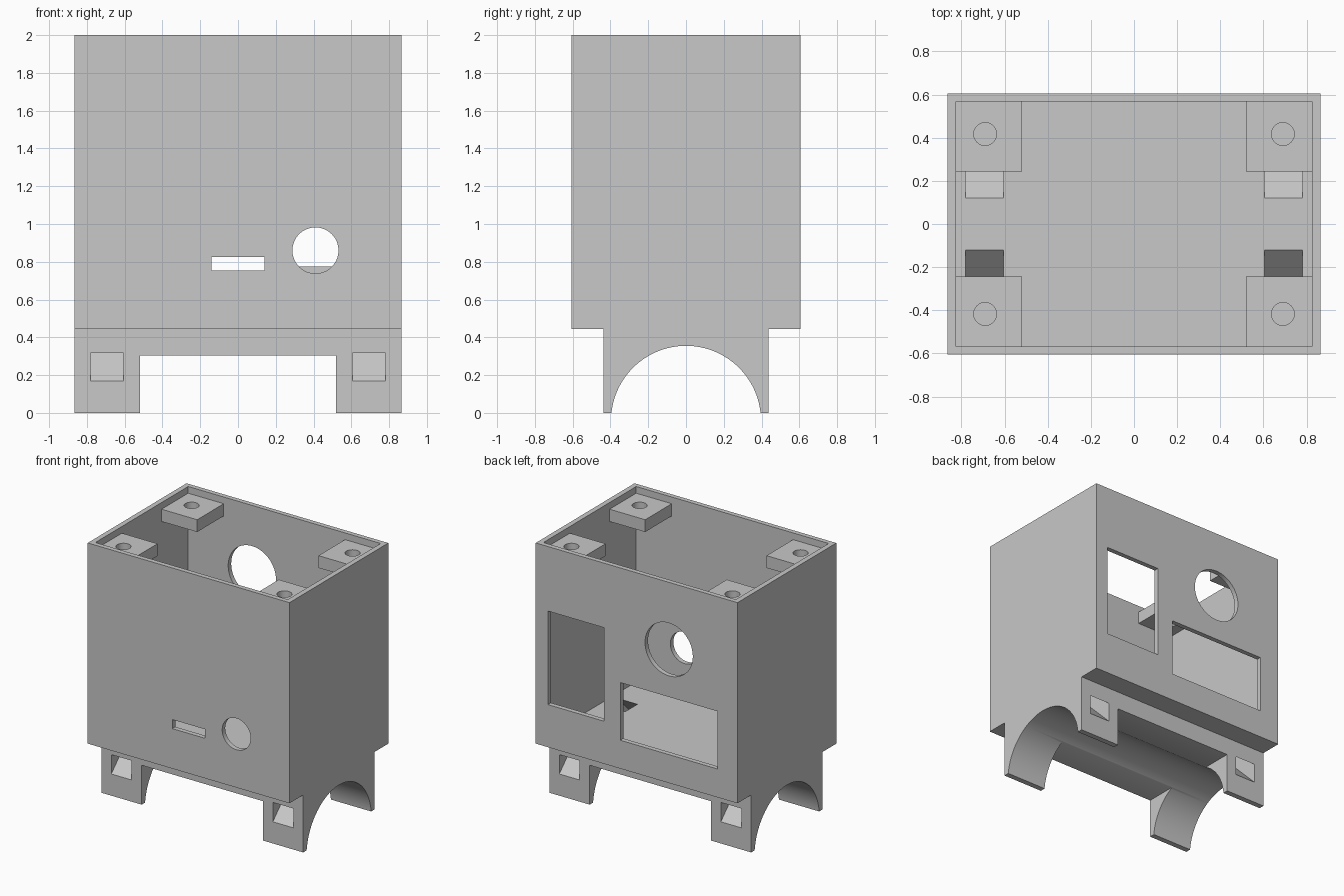
import bpy, bmesh, math
from mathutils import Matrix, Vector

if "Cube" in bpy.data.objects:
    bpy.data.objects.remove(bpy.data.objects["Cube"], do_unlink=True)

grey = bpy.data.materials.new("light grey plastic")
grey.use_nodes = True
colour = (0.58, 0.58, 0.58, 1)
grey.diffuse_color = colour
grey.node_tree.nodes["Principled BSDF"].inputs["Base Color"].default_value = colour


def finish(name, bm):
    bmesh.ops.recalc_face_normals(bm, faces=bm.faces)
    mesh = bpy.data.meshes.new(name)
    bm.to_mesh(mesh)
    bm.free()
    mesh.materials.append(grey)
    obj = bpy.data.objects.new(name, mesh)
    bpy.context.collection.objects.link(obj)
    return obj


def box(name, x0, x1, y0, y1, z0, z1):
    bm = bmesh.new()
    bmesh.ops.create_cube(bm, size=1)
    for v in bm.verts:
        v.co = Vector((x1 if v.co.x > 0 else x0,
                       y1 if v.co.y > 0 else y0,
                       z1 if v.co.z > 0 else z0))
    return finish(name, bm)


def cylinder(name, centre, radius, length, axis, segments=64):
    turn = {"X": Matrix.Rotation(math.pi / 2, 4, "Y"),
            "Y": Matrix.Rotation(math.pi / 2, 4, "X"),
            "Z": Matrix.Identity(4)}[axis]
    bm = bmesh.new()
    bmesh.ops.create_cone(bm, cap_ends=True, segments=segments, radius1=radius,
                          radius2=radius, depth=length,
                          matrix=Matrix.Translation(centre) @ turn)
    return finish(name, bm)


def prism(name, profile, x0, x1):
    """Extrude a closed (y, z) profile along x."""
    bm = bmesh.new()
    face = bm.faces.new([bm.verts.new((x0, y, z)) for y, z in profile])
    made = bmesh.ops.extrude_face_region(bm, geom=[face])["geom"]
    bmesh.ops.translate(bm, vec=(x1 - x0, 0, 0),
                        verts=[g for g in made if isinstance(g, bmesh.types.BMVert)])
    return finish(name, bm)


def cut(obj, cutter, keep=False):
    mod = obj.modifiers.new("cut", "BOOLEAN")
    mod.operation = "DIFFERENCE"
    mod.solver = "EXACT"
    mod.object = cutter
    bpy.context.view_layer.objects.active = obj
    bpy.ops.object.modifier_apply(modifier=mod.name)
    if not keep:
        bpy.data.objects.remove(cutter, do_unlink=True)


W, D, BASE, TOP = 0.865, 0.605, 0.445, 2.0   # half width, half depth, heights
IW, ID = 0.825, 0.568                        # inside half width and depth

# Open-topped case
case = box("case", -W, W, -D, D, BASE, TOP)
cut(case, box("cavity", -IW, IW, -ID, ID, 0.485, 2.2))

# Front openings: slot and round hole
cut(case, box("front_slot", -0.14, 0.14, -0.7, -0.5, 0.755, 0.825))
cut(case, cylinder("front_hole", (0.41, -0.6, 0.86), 0.122, 0.2, "Y"))

# Back openings: tall window, wide window and round hole
cut(case, box("tall_window", 0.28, 0.76, 0.5, 0.7, 0.775, 1.5))
cut(case, box("wide_window", -0.695, 0.14, 0.5, 0.7, 0.665, 1.112))
cut(case, cylinder("back_hole", (-0.277, 0.6, 1.48), 0.205, 0.2, "Y"))

# Saddle with four legs, arched to sit on a pipe
saddle = box("saddle", -W, W, -0.437, 0.437, 0, BASE)
cut(saddle, box("leg_gap", -0.52, 0.52, -1, 1, -0.2, 0.305))
cut(saddle, cylinder("pipe", (0, 0, -0.042), 0.397, 3, "X", 128))

# Slanted strap channels from each leg up through the floor
for sx in (-1, 1):
    for sy in (-1, 1):
        xs = sorted((sx * 0.605, sx * 0.78))
        profile = [(sy * y, z) for y, z in
                   ((0.6, 0.005), (0.6, 0.155), (0.155, 0.6), (0.005, 0.6))]
        channel = prism("strap_channel", profile, *xs)
        cut(saddle, channel, keep=True)
        cut(case, channel)

# Corner screw blocks just below the rim
blocks = []
for sx, side in ((-1, "right"), (1, "left")):
    for sy, end in ((-1, "front"), (1, "back")):
        xs = sorted((sx * 0.52, sx * IW))
        ys = sorted((sy * 0.243, sy * ID))
        block = box(f"screw_block_{end}_{side}", *xs, *ys, 1.853, 1.948)
        cut(block, cylinder("screw_hole", (sx * 0.69, sy * 0.417, 1.9), 0.053, 0.4, "Z", 40))
        blocks.append(block)

# Smooth the round cuts, keep edges sharp
bpy.ops.object.select_all(action="DESELECT")
for obj in [case, saddle] + blocks:
    obj.select_set(True)
bpy.context.view_layer.objects.active = case
bpy.ops.object.shade_smooth_by_angle(angle=math.radians(30))
